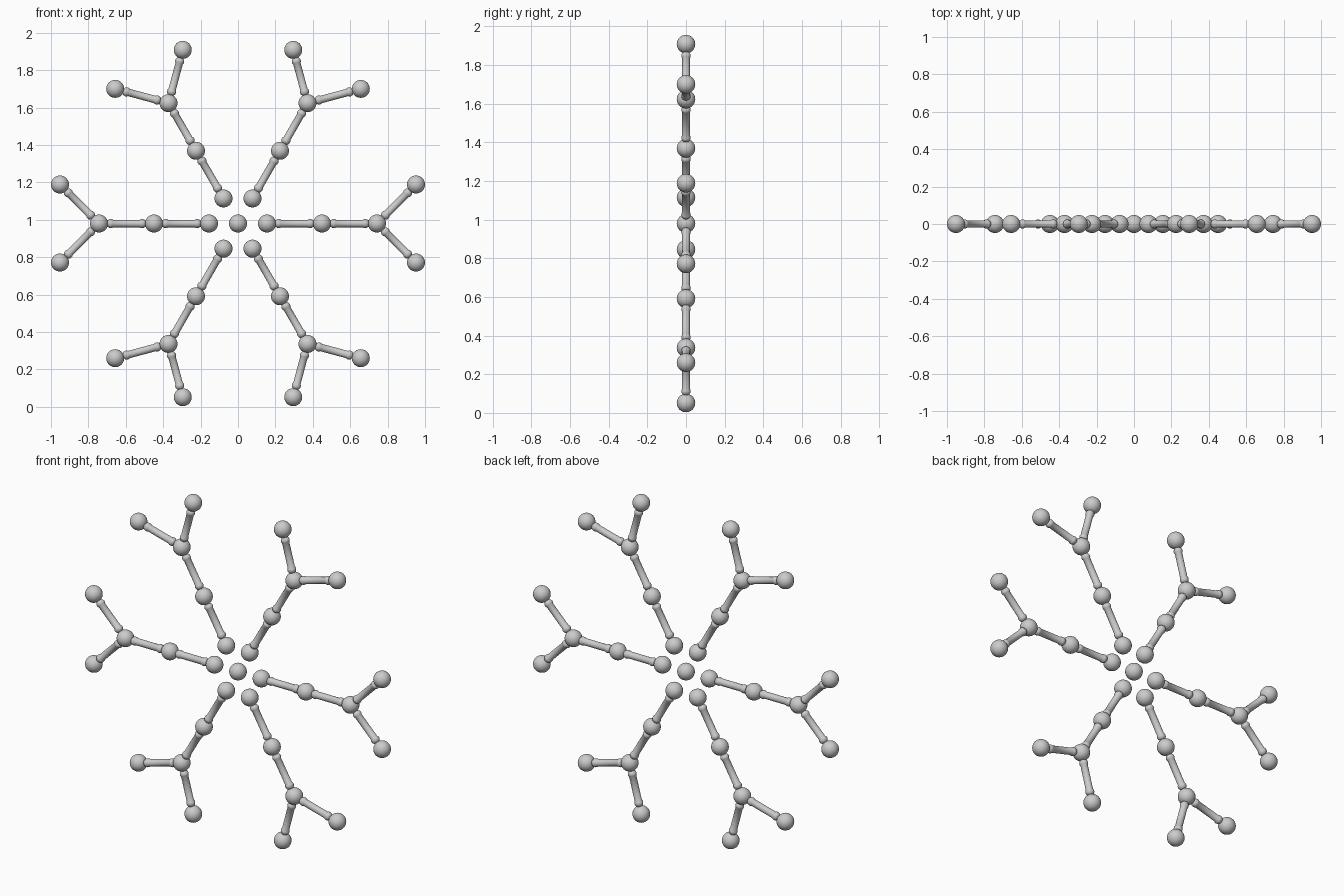
import bpy, bmesh
from math import sin, cos, pi, radians
from mathutils import Vector

if "Cube" in bpy.data.objects:
    bpy.data.objects.remove(bpy.data.objects["Cube"])

CENTRE = Vector((0, 0, 0.98))
BALL_R = 0.048
GAP = 0.295           # ball to ball spacing along a rod
# rod half profile: distance from middle, radius (waist, rounded end collar)
HALF = [(0.072, 0.020), (0.077, 0.0235), (0.085, 0.0245),
        (0.093, 0.0225), (0.100, 0.018), (0.104, 0.010)]


def polar(dist, ang):
    return Vector((dist * cos(ang), 0, dist * sin(ang)))


def finish(name, mesh):
    ob = bpy.data.objects.new(name, mesh)
    bpy.context.collection.objects.link(ob)
    return ob


# shared ball mesh
bm = bmesh.new()
bmesh.ops.create_uvsphere(bm, u_segments=32, v_segments=16, radius=BALL_R)
for f in bm.faces:
    f.smooth = True
ball_mesh = bpy.data.meshes.new("ball")
bm.to_mesh(ball_mesh)
bm.free()

# shared rod mesh, lathed about its long axis
bm = bmesh.new()
N = 24
profile = [(-d, r) for d, r in reversed(HALF)] + HALF
rings = [[bm.verts.new((r * cos(2 * pi * i / N), r * sin(2 * pi * i / N), d))
          for i in range(N)] for d, r in profile]
for a, b in zip(rings, rings[1:]):
    for i in range(N):
        j = (i + 1) % N
        bm.faces.new((a[i], a[j], b[j], b[i])).smooth = True
bm.faces.new(rings[0][::-1])
bm.faces.new(rings[-1])
rod_mesh = bpy.data.meshes.new("rod")
bm.to_mesh(rod_mesh)
bm.free()


def ball(name, p):
    finish(name, ball_mesh).location = p


def rod(name, p, q):
    ob = finish(name, rod_mesh)
    ob.location = (p + q) / 2
    ob.rotation_mode = 'QUATERNION'
    ob.rotation_quaternion = (q - p).to_track_quat('Z', 'Y')


# hub
ball("centre_ball", CENTRE)

# six radial arms, each ending in a fork
for k in range(6):
    ang = k * pi / 3
    spine = [CENTRE + polar(0.155 + i * GAP * 0.997, ang) for i in range(3)]
    for p in spine:
        ball("arm_ball", p)
    for p, q in zip(spine, spine[1:]):
        rod("arm_rod", p, q)
    for s in (-1, 1):
        tip = spine[-1] + polar(GAP, ang + s * radians(45))
        ball("tip_ball", tip)
        rod("fork_rod", spine[-1], tip)
